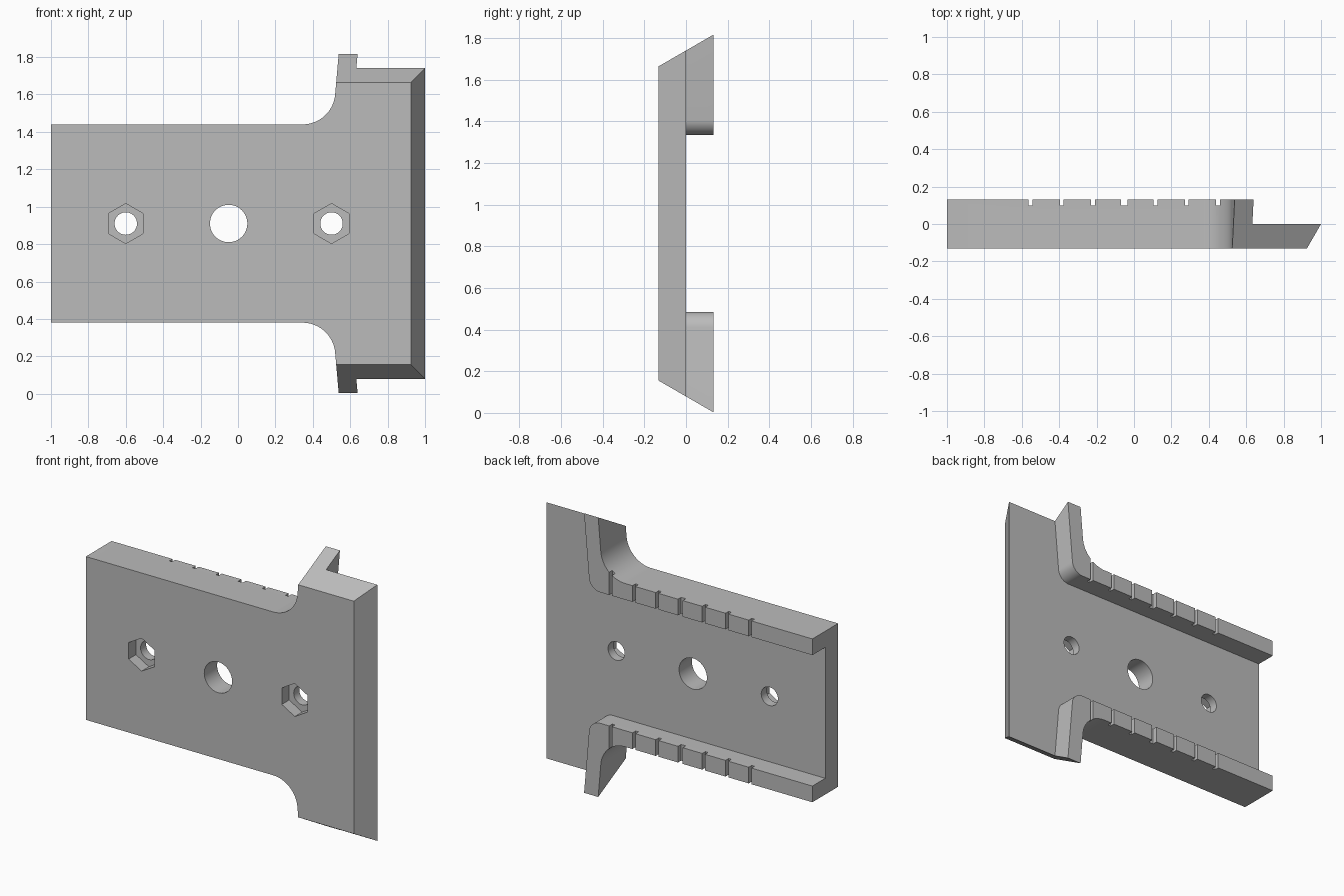
import bpy, bmesh, math
from mathutils import Vector

MID = 0.91          # height of the symmetry plane
HALF = 0.132        # half thickness
LEAN = math.radians(5)
SLANT = math.tan(math.radians(30))

cube = bpy.data.objects.get("Cube")
if cube:
    bpy.data.objects.remove(cube, do_unlink=True)

grey = bpy.data.materials.new("plain_grey")
grey.use_nodes = True
colour = (0.5, 0.5, 0.5, 1)
grey.diffuse_color = colour
grey.node_tree.nodes["Principled BSDF"].inputs["Base Color"].default_value = colour


def arc(cx, cz, r, a0, a1, n=16):
    return [(cx + r * math.cos(a0 + (a1 - a0) * i / n),
             cz + r * math.sin(a0 + (a1 - a0) * i / n)) for i in range(n + 1)]


def lean_up(point, top):
    """End of the leaning line that starts at a point and rises to a height."""
    return (point[0] + math.tan(LEAN) * (top - point[1]), top)


def mirrored(upper):
    return upper + [(x, -z) for x, z in reversed(upper)]


def prism(name, outline, y0, y1, slants=()):
    """Extrude an x-z outline along y and trim it by slanted planes."""
    bm = bmesh.new()
    face = bm.faces.new([bm.verts.new((x, y0, z + MID)) for x, z in outline])
    out = bmesh.ops.extrude_face_region(bm, geom=[face])
    bmesh.ops.translate(bm, vec=(0, y1 - y0, 0),
                        verts=[v for v in out["geom"] if isinstance(v, bmesh.types.BMVert)])
    for co, no in slants:
        cut = bmesh.ops.bisect_plane(bm, geom=bm.verts[:] + bm.edges[:] + bm.faces[:],
                                     plane_co=co, plane_no=no, clear_outer=True)
        edges = [e for e in cut["geom_cut"] if isinstance(e, bmesh.types.BMEdge)]
        bmesh.ops.edgenet_fill(bm, edges=edges)
    bmesh.ops.recalc_face_normals(bm, faces=bm.faces[:])
    mesh = bpy.data.meshes.new(name)
    bm.to_mesh(mesh)
    bm.free()
    obj = bpy.data.objects.new(name, mesh)
    mesh.materials.append(grey)
    bpy.context.collection.objects.link(obj)
    return obj


def box(name, x, width, y0, y1):
    return prism(name, mirrored([(x - width / 2, 1.2), (x + width / 2, 1.2)]), y0, y1)


def round_hole(name, x, r, y0, y1, sides=48):
    ring = arc(x, 0, r, math.pi / 2, math.pi * 5 / 2, sides)[:-1]
    return prism(name, ring, y0, y1)


# Body: slab with filleted flange, trimmed at the top, bottom and right
fillet = arc(0.345, 0.705, 0.175, -math.pi / 2, -LEAN)
upper = [(-1, 0.53)] + fillet + [lean_up(fillet[-1], 1.0), (1.2, 1.0)]
body = prism("guide_plate", mirrored(upper), -HALF, HALF, [
    (Vector((0, 0, MID + 0.831)), Vector((0, -SLANT, 1))),
    (Vector((0, 0, MID - 0.831)), Vector((0, -SLANT, -1))),
    (Vector((1, 0, 0)), Vector((1, -SLANT, 0)))])

# Channel between the rails, widening beyond the flared walls
corner = arc(0.524, 0.505, 0.08, -math.pi / 2, -LEAN)
upper = [(-1.2, 0.425)] + corner + [lean_up(corner[-1], 1.2), (1.3, 1.2)]
cutters = [prism("channel_cutter", mirrored(upper), 0, 0.3)]

# Centre hole, bolt holes and hexagonal nut pockets
cutters.append(round_hole("centre_hole_cutter", -0.05, 0.1, -0.3, 0.3))
for x in (-0.6, 0.5):
    cutters.append(round_hole("bolt_hole_cutter", x, 0.06, -0.3, 0.3))
    cutters.append(round_hole("nut_pocket_cutter", x, 0.107, -0.3, -0.057, 6))

# Index slots across the backs of the rails
for i in range(-3, 4):
    cutters.append(box("slot_cutter", -0.052 + i * 0.167, 0.02 if i else 0.034, 0.1, 0.3))

bpy.context.view_layer.objects.active = body
for cutter in cutters:
    mod = body.modifiers.new("cut", 'BOOLEAN')
    mod.operation, mod.solver, mod.object = 'DIFFERENCE', 'EXACT', cutter
    bpy.ops.object.modifier_apply(modifier=mod.name)
    bpy.data.objects.remove(cutter, do_unlink=True)

bpy.ops.object.select_all(action='DESELECT')
body.select_set(True)
bpy.ops.object.shade_smooth_by_angle(angle=math.radians(30))
